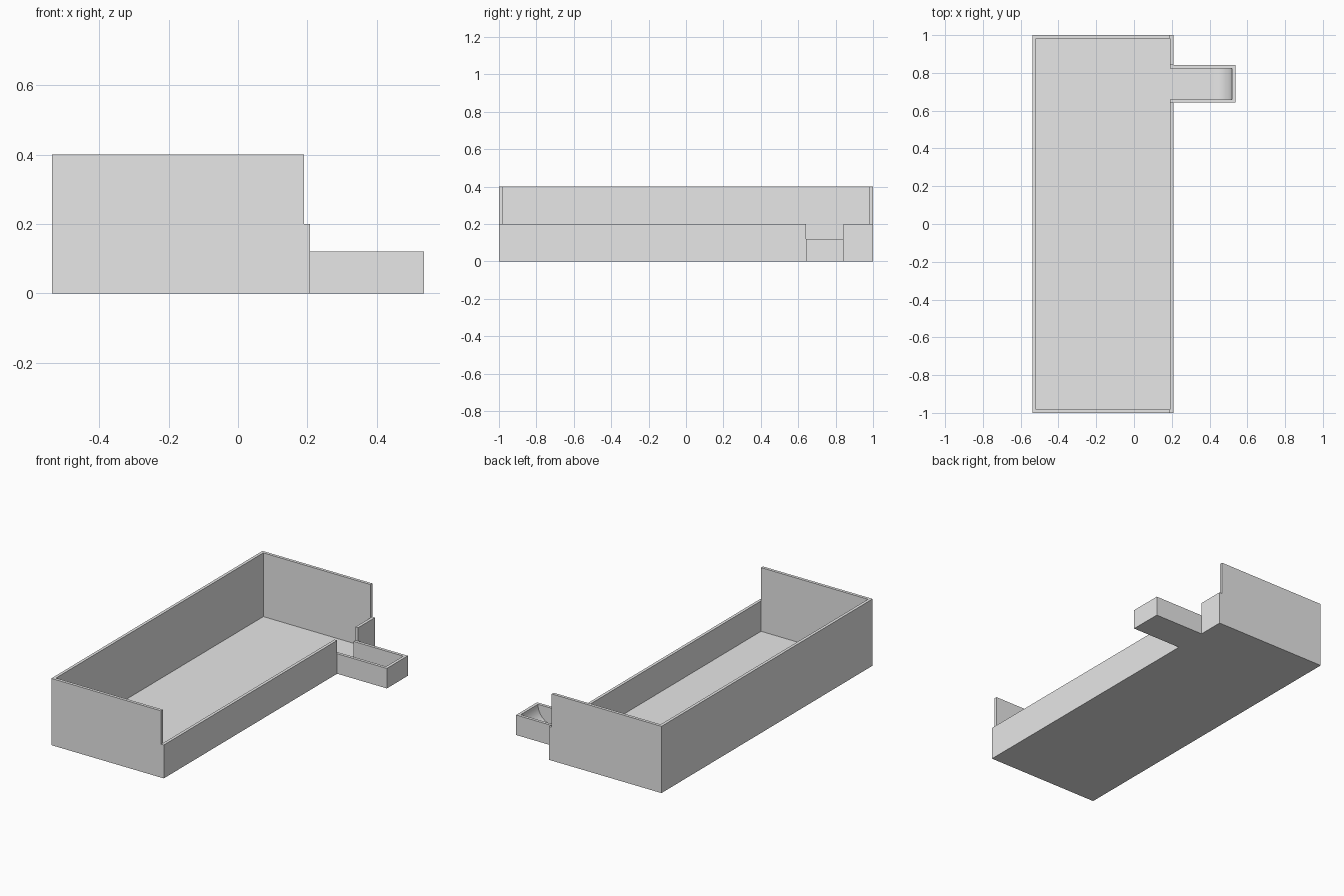
import bpy, bmesh, math

cube = bpy.data.objects.get("Cube")
if cube:
    bpy.data.objects.remove(cube, do_unlink=True)

WALL = 0.018
LEFT, INNER, RIGHT, TIP = -0.5375, 0.19, 0.208, 0.5375
SPOUT_Y0, SPOUT_Y1 = 0.642, 0.841
SPOUT_TOP, LOW_TOP, HIGH_TOP = 0.12, 0.2, 0.4

grey = bpy.data.materials.new("plain grey")
grey.use_nodes = True
grey.diffuse_color = (0.8, 0.8, 0.8, 1)
grey.node_tree.nodes["Principled BSDF"].inputs["Base Color"].default_value = (0.8, 0.8, 0.8, 1)


def prism(name, profile, y0, y1):
    """Extrude a side profile of (x, z) points along y."""
    bm = bmesh.new()
    face = bm.faces.new([bm.verts.new((x, y0, z)) for x, z in profile])
    new = bmesh.ops.extrude_face_region(bm, geom=[face])["geom"]
    verts = [v for v in new if isinstance(v, bmesh.types.BMVert)]
    bmesh.ops.translate(bm, verts=verts, vec=(0, y1 - y0, 0))
    bmesh.ops.recalc_face_normals(bm, faces=bm.faces)
    mesh = bpy.data.meshes.new(name)
    bm.to_mesh(mesh)
    bm.free()
    mesh.materials.append(grey)
    obj = bpy.data.objects.new(name, mesh)
    bpy.context.collection.objects.link(obj)
    return obj


def rect(x0, x1, z0, z1):
    return [(x0, z0), (x1, z0), (x1, z1), (x0, z1)]


def combine(target, tool, operation):
    """Apply a boolean and discard the tool."""
    tool.hide_render = True
    mod = target.modifiers.new(tool.name, "BOOLEAN")
    mod.operation, mod.solver, mod.object = operation, "EXACT", tool
    bpy.context.view_layer.objects.active = target
    bpy.ops.object.modifier_apply(modifier=mod.name)
    bpy.data.objects.remove(tool, do_unlink=True)


# Tray block with a stepped low side
tray = prism("tray_with_spout", [
    (LEFT, 0), (RIGHT, 0), (RIGHT, LOW_TOP), (INNER, LOW_TOP),
    (INNER, HIGH_TOP), (LEFT, HIGH_TOP)], -1, 1)

# Spout block on the low side
combine(tray, prism("spout", rect(0.1, TIP, 0, SPOUT_TOP), SPOUT_Y0, SPOUT_Y1), "UNION")

# Hollow of the tray, open above the low side
combine(tray, prism("tray_hollow", [
    (LEFT + WALL, WALL), (INNER, WALL), (INNER, LOW_TOP),
    (0.3, 0.5), (LEFT + WALL, 0.5)], WALL - 1, 1 - WALL), "DIFFERENCE")

# Gap in the low wall above the spout
combine(tray, prism("wall_gap", rect(0.15, 0.25, SPOUT_TOP, 0.3), SPOUT_Y0, SPOUT_Y1), "DIFFERENCE")

# Spout channel with a curved end
end, radius, steps = TIP - WALL, SPOUT_TOP - WALL, 16
arc = [(end - radius + radius * math.sin(a), WALL + radius - radius * math.cos(a))
       for a in (math.pi / 2 * i / steps for i in range(steps + 1))]
channel = [(0.15, WALL)] + arc + [(end, 0.2), (0.15, 0.2)]
combine(tray, prism("spout_channel", channel, SPOUT_Y0 + WALL, SPOUT_Y1 - WALL), "DIFFERENCE")

# Smooth the curve, keep the corners sharp
bpy.ops.object.select_all(action="DESELECT")
tray.select_set(True)
bpy.context.view_layer.objects.active = tray
bpy.ops.object.shade_smooth_by_angle(angle=math.radians(30))
